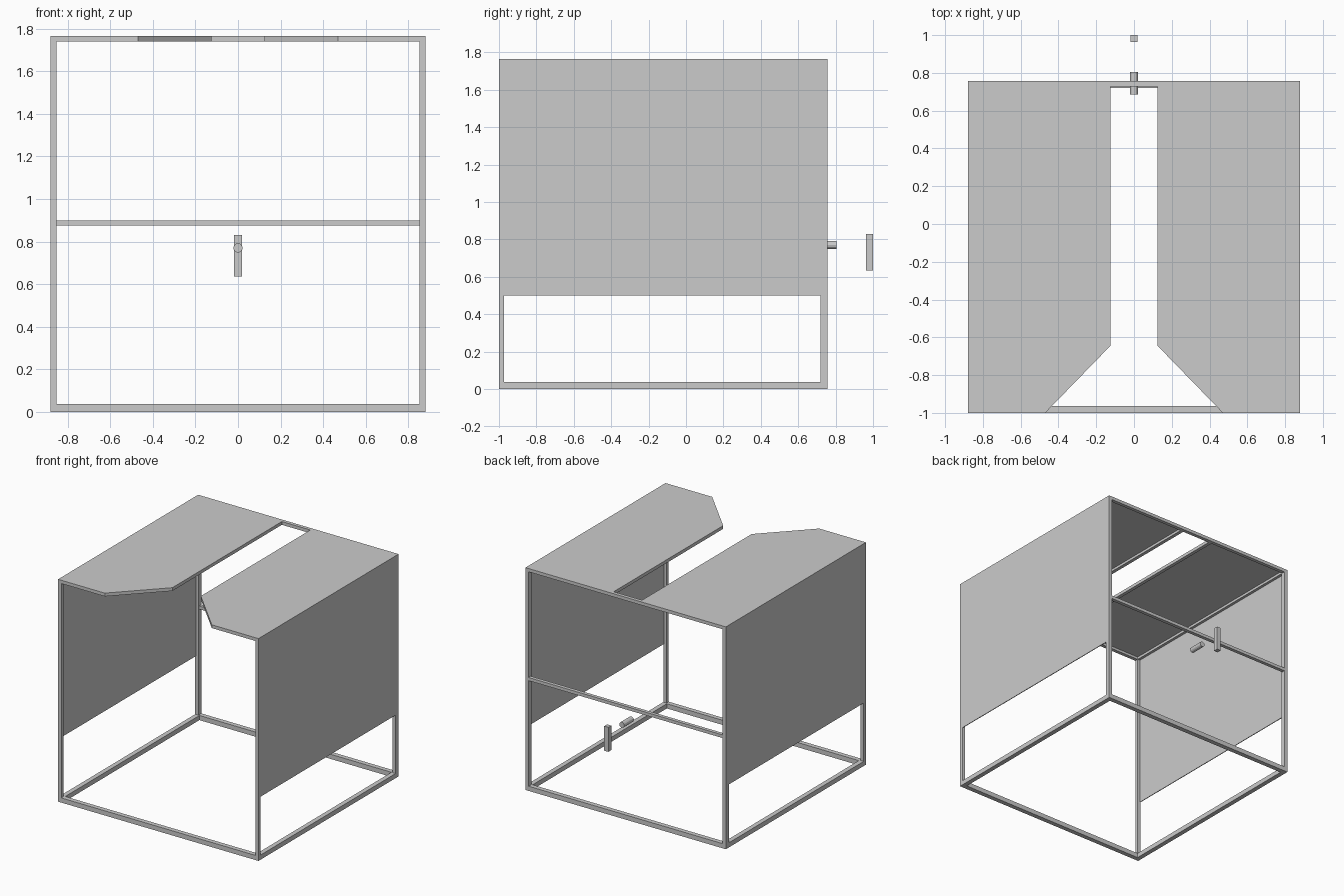
import bpy, bmesh, math
from mathutils import Vector

if "Cube" in bpy.data.objects:
    bpy.data.objects.remove(bpy.data.objects["Cube"])

W, Y0, Y1, H = 0.88, -1.0, 0.757, 1.765
T = 0.028      # post thickness
R = 0.037      # base rail thickness
S = 0.006      # sheet thickness


def finish(name, bm):
    bmesh.ops.recalc_face_normals(bm, faces=bm.faces)
    mesh = bpy.data.meshes.new(name)
    bm.to_mesh(mesh)
    bm.free()
    ob = bpy.data.objects.new(name, mesh)
    bpy.context.collection.objects.link(ob)
    return ob


def box(name, x0, x1, y0, y1, z0, z1):
    bm = bmesh.new()
    bmesh.ops.create_cube(bm, size=1)
    for v in bm.verts:
        v.co = Vector(((x0 + x1) / 2 + v.co.x * (x1 - x0),
                       (y0 + y1) / 2 + v.co.y * (y1 - y0),
                       (z0 + z1) / 2 + v.co.z * (z1 - z0)))
    return finish(name, bm)


def roof_panel(name, s):
    # sheet with a deep rim, hollow underneath, chamfered front corner
    pts = [(0.88, Y0), (0.88, Y1), (0.125, Y1), (0.125, -0.645), (0.47, Y0)]
    bm = bmesh.new()
    low = bm.faces.new([bm.verts.new((s * x, y, H - T + 0.002)) for x, y in pts])
    top = bmesh.ops.extrude_face_region(bm, geom=[low], use_keep_orig=True)["geom"]
    verts = [g for g in top if isinstance(g, bmesh.types.BMVert)]
    bmesh.ops.translate(bm, verts=verts, vec=(0, 0, T - 0.002))
    bmesh.ops.recalc_face_normals(bm, faces=bm.faces)
    bm.faces.ensure_lookup_table()
    low = min(bm.faces, key=lambda f: f.calc_center_median().z)
    bmesh.ops.inset_region(bm, faces=[low], thickness=T, use_even_offset=True)
    bmesh.ops.inset_region(bm, faces=[low], thickness=0.0)
    bmesh.ops.translate(bm, verts=list(low.verts), vec=(0, 0, T - 0.002 - S))
    return finish(name, bm)


# sides: posts, base rails, panels, roof halves
for side, s in (("left", -1), ("right", 1)):
    def span(a, b):
        return sorted((s * a, s * b))
    box(side + "_front_post", *span(W - T, W), Y0, Y0 + T, R, H - T + 0.002)
    box(side + "_back_post", *span(W - T, W), Y1 - R, Y1, R, H - T + 0.002)
    box(side + "_base_rail", *span(W - R, W), Y0 + R, Y1 - R, 0, R)
    box(side + "_panel", *span(W - S, W), Y0 + T, Y1 - R, 0.5, H - T + 0.002)
    roof_panel(side + "_roof_panel", s)

# cross rails
box("front_base_rail", -W, W, Y0, Y0 + R, 0, R)
box("back_base_rail", -W, W, Y1 - R, Y1, 0, R)
box("back_middle_rail", -W + T, W - T, Y1 - T, Y1, 0.875, 0.9)
box("back_top_rail", -0.125, 0.125, Y1 - T, Y1, H - T + 0.002, H)

# rear pin and upright handle
bm = bmesh.new()
bmesh.ops.create_cone(bm, cap_ends=True, segments=12, radius1=0.022, radius2=0.022, depth=0.12)
pin = finish("rear_pin", bm)
pin.rotation_euler.x = math.pi / 2
pin.location = (0, 0.745, 0.77)
box("rear_handle", -0.018, 0.018, 0.963, 1.0, 0.635, 0.83)
